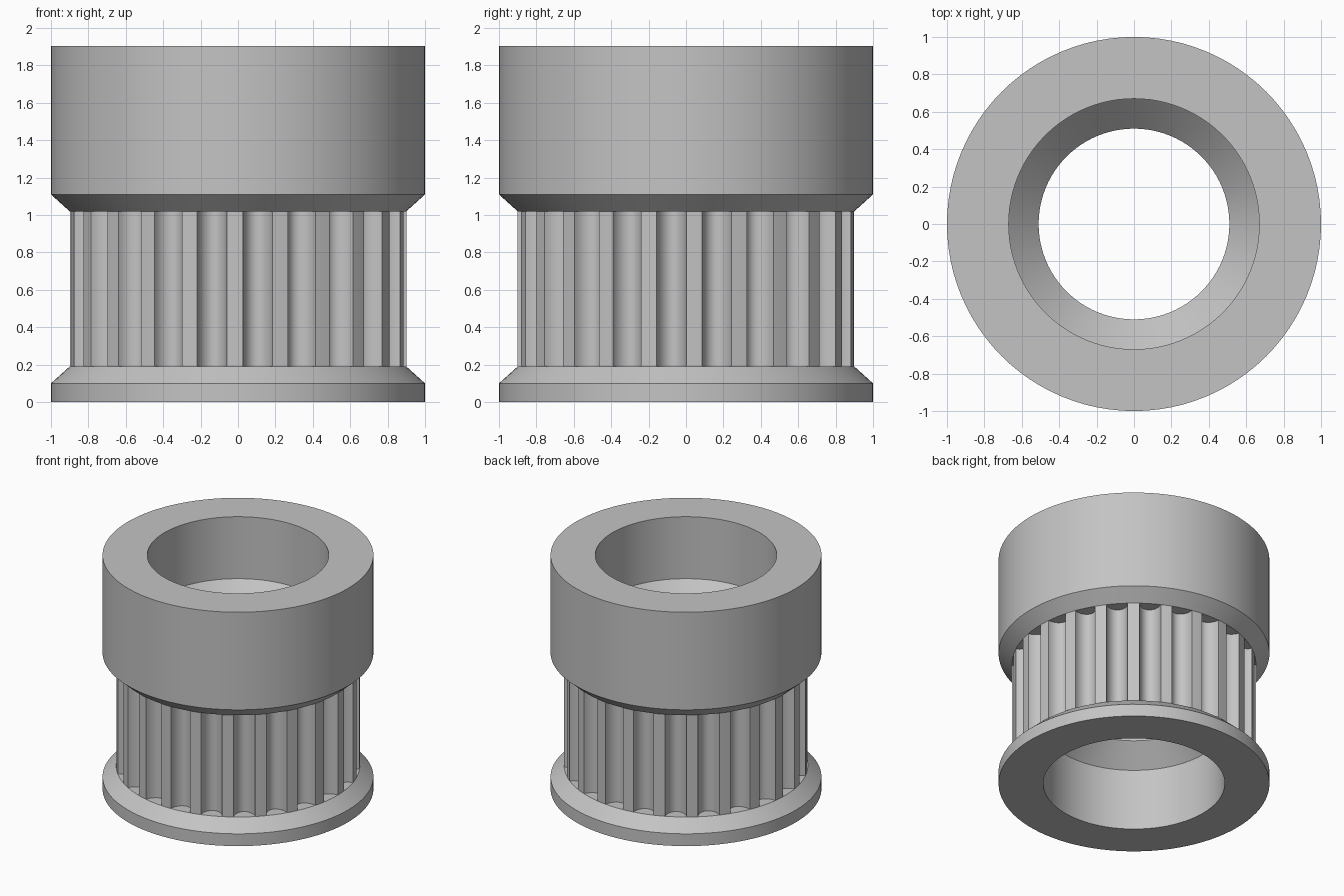
import bpy, bmesh, math

cube = bpy.data.objects.get("Cube")
if cube:
    bpy.data.objects.remove(cube, do_unlink=True)

SEGMENTS = 96
TEETH = 23
HEIGHT = 1.905
LAND_R = 0.90          # radius of the tooth tips
GROOVE_DEPTH = 0.095
GROOVE_HALF = math.radians(5.1)
BELT_LOW, BELT_HIGH = 0.19, 1.02

metal = bpy.data.materials.new("grey_metal")
metal.use_nodes = True
metal.diffuse_color = (0.55, 0.55, 0.55, 1)
metal.node_tree.nodes["Principled BSDF"].inputs["Base Color"].default_value = metal.diffuse_color


def finish(bm, name):
    """Turn a bmesh into a smooth-shaded metal object with sharp edges kept."""
    mesh = bpy.data.meshes.new(name)
    bm.to_mesh(mesh)
    bm.free()
    mesh.materials.append(metal)
    obj = bpy.data.objects.new(name, mesh)
    bpy.context.collection.objects.link(obj)
    bpy.ops.object.select_all(action='DESELECT')
    obj.select_set(True)
    bpy.context.view_layer.objects.active = obj
    bpy.ops.object.shade_smooth_by_angle(angle=math.radians(30))
    return obj


def bridge(bm, lower, upper):
    n = len(lower)
    for i in range(n):
        j = (i + 1) % n
        bm.faces.new((lower[i], lower[j], upper[j], upper[i]))


def lathe(name, profile):
    """Revolve (radius, z) points about z; outer walls run upwards."""
    bm = bmesh.new()
    rings = []
    for r, z in profile:
        angles = [math.tau * i / SEGMENTS for i in range(SEGMENTS)]
        rings.append([bm.verts.new((r * math.cos(a), r * math.sin(a), z)) for a in angles])
    for a, b in zip(rings, rings[1:]):
        bridge(bm, a, b)
    return finish(bm, name)


# Lower flange with a sloped shoulder
lathe("lower_flange", [(0.67, 0), (1, 0), (1, 0.1), (LAND_R, BELT_LOW), (0.79, BELT_LOW)])

# Upper hub with a sloped underside
lathe("upper_hub", [(0.79, BELT_HIGH), (LAND_R, BELT_HIGH), (1, 1.11), (1, HEIGHT), (0.67, HEIGHT)])

# Bore, narrowing to a smaller hole in the middle
lathe("stepped_bore", [(0.67, HEIGHT), (0.67, 1.4), (0.51, 1.24),
                       (0.51, 0.66), (0.67, 0.5), (0.67, 0)])

# Toothed belt section: flat lands between rounded grooves
pitch = math.tau / TEETH
outline = []
for k in range(TEETH):
    land = math.radians(-91.1) + k * pitch
    groove = land + pitch / 2
    outline.append((LAND_R, land))
    for s in range(13):
        a = math.pi * s / 12
        outline.append((LAND_R - GROOVE_DEPTH * math.sin(a), groove - GROOVE_HALF * math.cos(a)))
bm = bmesh.new()
low, high = [[bm.verts.new((r * math.cos(a), r * math.sin(a), z)) for r, a in outline]
             for z in (BELT_LOW, BELT_HIGH)]
bridge(bm, low, high)
finish(bm, "toothed_ring")
